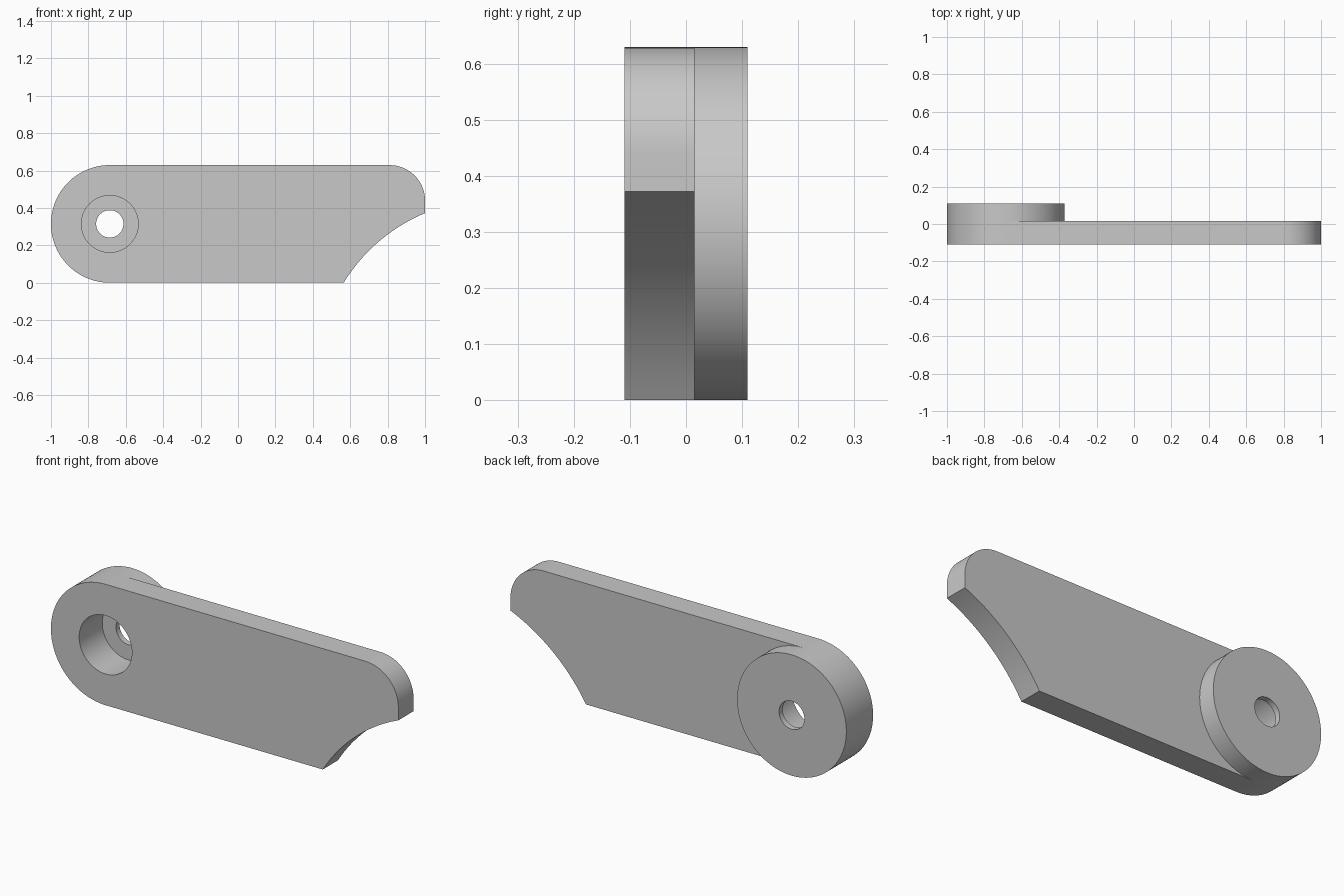
import bpy, bmesh
from math import sin, cos, pi, asin, hypot, atan2
from mathutils import Vector

cube = bpy.data.objects.get("Cube")
if cube:
    bpy.data.objects.remove(cube)

# Main dimensions
FRONT, STEP, FLOOR, BACK = -0.11, 0.015, 0.08, 0.11
R = 0.3145                      # rounded end and boss
CX, CZ = -1 + R, R              # pivot centre
BORE, HOLE = 0.152, 0.073
SEG = 96


def arc(cx, cz, r, a0, a1, n):
    """Points (x, z) along an arc, both ends included."""
    return [(cx + r * cos(a0 + (a1 - a0) * i / n),
             cz + r * sin(a0 + (a1 - a0) * i / n)) for i in range(n + 1)]


def ring(r):
    return arc(CX, CZ, r, 0, 2 * pi, SEG)


def hollow_arc(p, q, sag, n):
    """Arc from p to q bulging to the left of p->q."""
    p, q = Vector(p), Vector(q)
    d = q - p
    c = d.length
    r = c * c / (8 * sag) + sag / 2
    left = Vector((-d.y, d.x)) / c
    o = (p + q) / 2 - left * (r - sag)
    mid, half = atan2(left.y, left.x), asin(c / 2 / r)
    return arc(o.x, o.y, r, mid + half, mid - half, n)


bm = bmesh.new()


def wall(pts, y0, y1):
    """Strip of quads along an outline between two depths."""
    for (xa, za), (xb, zb) in zip(pts, pts[1:]):
        bm.faces.new([bm.verts.new(v) for v in
                      ((xa, y0, za), (xb, y0, zb), (xb, y1, zb), (xa, y1, za))])


def flat(y, *loops):
    """Flat face bounded by closed loops; inner loops become holes."""
    edges = []
    for pts in loops:
        vs = [bm.verts.new((x, y, z)) for x, z in pts[:-1]]
        edges += [bm.edges.new((a, b)) for a, b in zip(vs, vs[1:] + vs[:1])]
    bmesh.ops.triangle_fill(bm, edges=edges, use_beauty=True, normal=(0, -1, 0))


# Arm outline: rounded end, bottom, hollow cut, rounded top corner
left_arc = arc(CX, CZ, R, pi / 2, 3 * pi / 2, SEG // 2)
right_arc = arc(CX, CZ, R, pi / 2, -pi / 2, SEG // 2)
tip = hollow_arc((0.565, 0), (1, 0.372), 0.045, 24)
tip += arc(0.81, 2 * R - 0.19, 0.19, 0, pi / 2, 24)
outline = left_arc + tip + left_arc[:1]

# Arm plate with the counterbore opening
flat(FRONT, outline, ring(BORE))
wall(outline, FRONT, STEP)
flat(STEP, right_arc + tip + right_arc[:1])

# Round boss on the back
wall(left_arc, STEP, BACK)
wall(right_arc, STEP, BACK)
flat(BACK, ring(R), ring(HOLE))

# Counterbore and through hole
wall(ring(BORE), FRONT, FLOOR)
flat(FLOOR, ring(BORE), ring(HOLE))
wall(ring(HOLE), FLOOR, BACK)

bmesh.ops.remove_doubles(bm, verts=bm.verts, dist=1e-5)
bmesh.ops.recalc_face_normals(bm, faces=bm.faces)
mesh = bpy.data.meshes.new("lever_arm")
bm.to_mesh(mesh)
bm.free()

# Plain grey material
grey = bpy.data.materials.new("plain grey")
grey.use_nodes = True
color = (0.58, 0.58, 0.58, 1)
grey.diffuse_color = color
grey.node_tree.nodes["Principled BSDF"].inputs["Base Color"].default_value = color
mesh.materials.append(grey)

arm = bpy.data.objects.new("lever_arm", mesh)
bpy.context.collection.objects.link(arm)
bpy.ops.object.select_all(action='DESELECT')
arm.select_set(True)
bpy.context.view_layer.objects.active = arm
bpy.ops.object.shade_smooth_by_angle()
